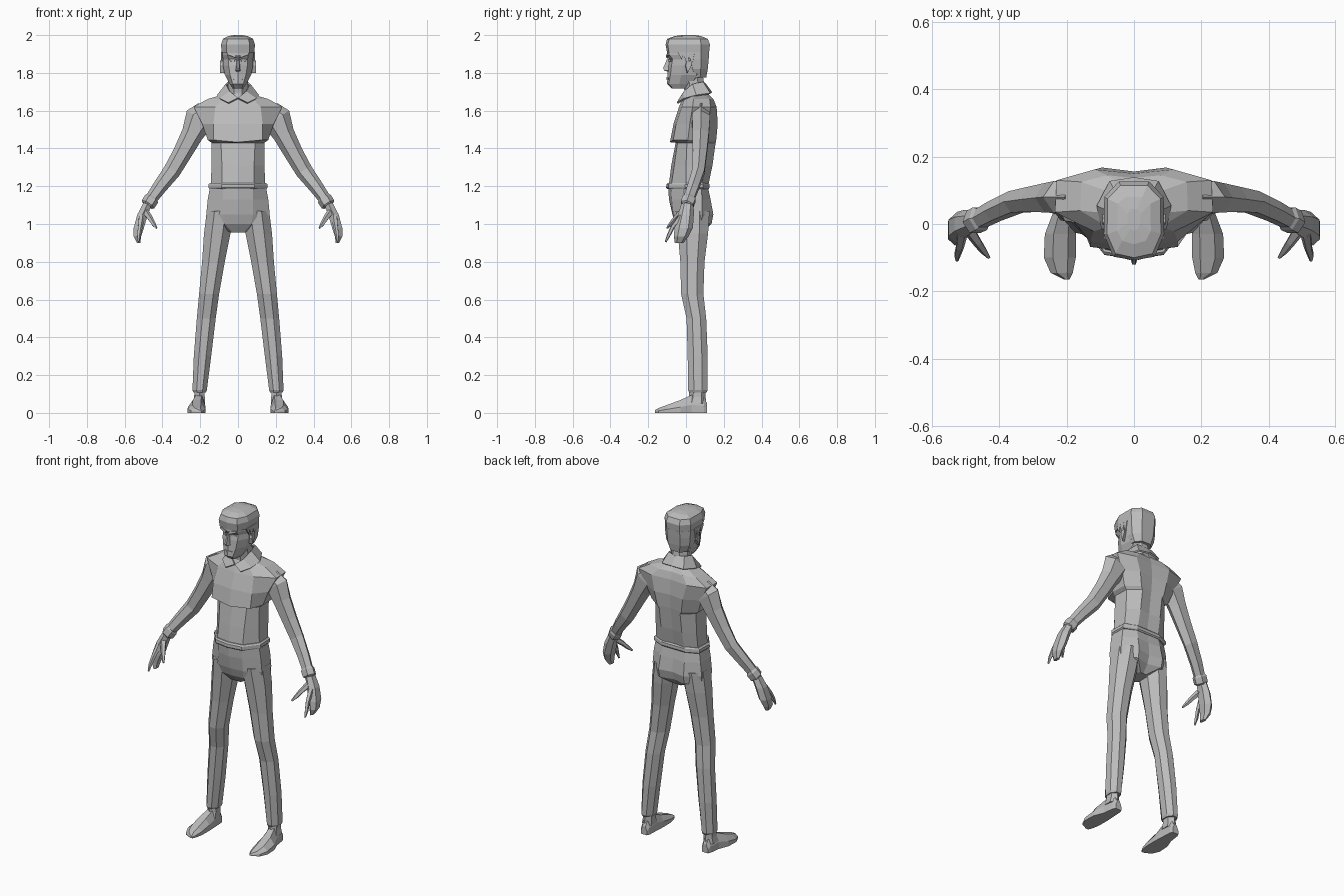
import bpy, bmesh, math
from mathutils import Vector

grey = bpy.data.materials.new("plain_grey")
grey.diffuse_color = (0.5, 0.5, 0.5, 1)


def finish(name, bm, mirror=False, thick=0):
    """Turn a bmesh into a flat-shaded object, optionally mirrored in x."""
    bmesh.ops.remove_doubles(bm, verts=bm.verts, dist=0.0005)
    bmesh.ops.recalc_face_normals(bm, faces=bm.faces)
    me = bpy.data.meshes.new(name)
    bm.to_mesh(me)
    bm.free()
    me.materials.append(grey)
    ob = bpy.data.objects.new(name, me)
    bpy.context.collection.objects.link(ob)
    if mirror:
        m = ob.modifiers.new("mirror", 'MIRROR')
        m.use_clip = True
    if thick:
        s = ob.modifiers.new("solid", 'SOLIDIFY')
        s.thickness = thick
        s.offset = 0
    return ob


def loft(name, rings, mirror=False):
    """Skin a list of equal-length point rings and cap both ends."""
    bm = bmesh.new()
    rows = [[bm.verts.new(p) for p in r] for r in rings]
    n = len(rows[0])
    for a, b in zip(rows, rows[1:]):
        for i in range(n):
            j = (i + 1) % n
            bm.faces.new((a[i], a[j], b[j], b[i]))
    bm.faces.new(rows[0])
    bm.faces.new(rows[-1])
    return finish(name, bm, mirror)


def body_ring(z, w, xf, yf, yfs, ysf, ysb, yb, groove=0.0, dz=0.0):
    """Symmetric ten-sided section: front, front corner, side, back corner, back."""
    half = [(xf, yfs), (w, ysf), (w * 0.98, ysb), (w * 0.5, yb)]
    pts = [(0, yf, z - dz)] + [(x, y, z) for x, y in half] + [(0, yb - groove, z)]
    return pts + [(-x, y, z) for x, y in reversed(half)]


def flat_rings(rows, n=8):
    """Horizontal ovals from (z, centre x, centre y, half width, half depth)."""
    k = 1 / math.cos(math.pi / n)
    ang = [math.tau * (i + 0.5) / n for i in range(n)]
    return [[(cx + rx * k * math.cos(a), cy + ry * k * math.sin(a), z) for a in ang]
            for z, cx, cy, rx, ry in rows]


def tube_rings(rows, n=6):
    """Ovals square to a path, from (x, y, z, radius across, radius along y)."""
    c = [Vector(r[:3]) for r in rows]
    out = []
    for i, r in enumerate(rows):
        d = (c[min(i + 1, len(c) - 1)] - c[max(i - 1, 0)]).normalized()
        u = Vector((0, 1, 0)).cross(d).normalized()
        v = d.cross(u)
        out.append([c[i] + u * r[3] * math.cos(a) + v * r[4] * math.sin(a)
                    for a in (math.tau * k / n for k in range(n))])
    return out


def panel(name, quads, mirror=True, thick=0.006):
    bm = bmesh.new()
    for q in quads:
        bm.faces.new([bm.verts.new(p) for p in q])
    return finish(name, bm, mirror, thick)


# Shirt body with overhanging chest and broad shoulders
loft("torso", [body_ring(*r) for r in (
    (1.19, .145, .085, -.093, -.08, .0, .085, .115, .005),
    (1.31, .14, .085, -.078, -.062, .0, .095, .14, .01),
    (1.43, .14, .09, -.055, -.045, .005, .10, .157, .012),
    (1.445, .16, .13, -.085, -.068, .01, .105, .16, .012, .012),
    (1.53, .19, .13, -.066, -.052, .02, .12, .168, .012),
    (1.62, .235, .12, -.037, -.022, .035, .13, .162, .012),
    (1.662, .16, .08, -.02, -.008, .04, .125, .145, .008),
    (1.69, .06, .03, -.01, .0, .03, .09, .115, .005))])

# Shirt hem over the waist
loft("hem", [body_ring(z, w, .088, yf, yf + .013, -.005, .09, yb) for z, w, yf, yb in (
    (1.185, .150, -.100, .120), (1.192, .157, -.105, .125),
    (1.21, .156, -.104, .124), (1.218, .147, -.096, .117))])

# Hips
loft("hips", [body_ring(*r) for r in (
    (1.2, .148, .08, -.095, -.08, -.01, .08, .115),
    (1.13, .16, .08, -.09, -.075, -.01, .085, .13, .005),
    (1.05, .168, .08, -.072, -.066, -.01, .085, .145, .015),
    (1.0, .165, .07, -.055, -.05, -.005, .08, .135, .02),
    (.955, .04, .03, -.02, -.02, .0, .06, .08, .0))])

# Trouser legs
loft("trouser_leg", flat_rings((
    (1.07, .095, .035, .07, .09), (.95, .11, .037, .07, .08),
    (.8, .13, .034, .06, .064), (.63, .153, .033, .053, .059),
    (.5, .168, .055, .05, .052), (.3, .188, .062, .046, .053),
    (.12, .203, .063, .038, .052), (.108, .203, .063, .033, .046))), True)

# Ankles and shoes
loft("ankle", flat_rings(((.14, .204, .06, .026, .036), (.085, .204, .06, .028, .038),
                          (.05, .207, .055, .033, .045)), 6), True)
shoe = []
for y, x0, x1, h in ((.112, .185, .225, .05), (.095, .178, .233, .08), (.03, .175, .242, .095),
                     (-.03, .172, .265, .068), (-.1, .173, .268, .042),
                     (-.145, .182, .248, .026), (-.165, .192, .208, .014)):
    m, w = (x0 + x1) / 2, x1 - x0
    shoe.append([(x0, y, 0), (x1, y, 0), (x1, y, h * .45), (m + w * .22, y, h),
                 (m - w * .25, y, h), (x0, y, h * .5)])
loft("shoe", shoe, True)

# Sleeves, cuffs, hands
loft("sleeve", tube_rings((
    (.165, .08, 1.585, .07, .045), (.205, .08, 1.555, .08, .055), (.242, .078, 1.475, .058, .05),
    (.295, .073, 1.375, .05, .043), (.35, .066, 1.28, .046, .037),
    (.415, .038, 1.195, .038, .034), (.472, .008, 1.115, .031, .031))), True)
loft("cuff", tube_rings((
    (.452, .018, 1.14, .034, .034), (.458, .016, 1.132, .04, .04),
    (.477, .006, 1.103, .039, .039), (.481, .004, 1.097, .03, .03))), True)
loft("hand", flat_rings((
    (1.11, .478, .008, .024, .028), (1.05, .505, .0, .028, .036),
    (.98, .525, -.012, .027, .042), (.935, .533, -.025, .02, .034),
    (.9, .526, -.036, .009, .02)), 6), True)
loft("thumb", tube_rings(((.495, -.01, 1.07, .02, .02), (.465, -.055, 1.03, .015, .014),
                          (.447, -.08, 1.0, .012, .011), (.431, -.1, .978, .005, .005)), 5), True)
loft("index_finger", tube_rings(((.51, -.025, 1.04, .018, .018), (.518, -.07, .985, .013, .012),
                                 (.525, -.092, .94, .011, .01), (.526, -.108, .905, .005, .005)), 5), True)

# Neck and collar
loft("neck", flat_rings(((1.63, 0, .055, .058, .06), (1.7, 0, .048, .052, .056),
                         (1.78, 0, .035, .052, .055))))
top = [(0, .1, 1.742), (.05, .088, 1.75), (.062, .035, 1.738), (.042, -.008, 1.7), (0, -.03, 1.665)]
low = [(0, .135, 1.695), (.07, .125, 1.69), (.107, .055, 1.68), (.095, -.01, 1.662), (.05, -.045, 1.64)]
panel("collar", [(top[i], top[i + 1], low[i + 1], low[i]) for i in range(4)], thick=.01)

# Head with jaw and brow
loft("head", [body_ring(*r) for r in (
    (1.718, .028, .02, -.075, -.07, -.03, .0, .03),
    (1.742, .045, .028, -.1, -.092, -.035, .03, .06),
    (1.79, .07, .042, -.098, -.082, -.025, .055, .09),
    (1.84, .08, .05, -.095, -.077, -.02, .07, .105),
    (1.872, .08, .05, -.09, -.07, -.02, .07, .11),
    (1.895, .082, .055, -.1, -.088, -.02, .07, .11),
    (1.95, .082, .055, -.098, -.085, -.02, .07, .11))])

# Hair: crown, back and pointed locks at the temples
loft("hair_crown", [body_ring(*r) for r in (
    (1.905, .086, .06, -.1, -.09, -.03, .08, .122),
    (1.95, .09, .062, -.108, -.097, -.03, .08, .127),
    (1.98, .08, .055, -.1, -.088, -.03, .075, .115),
    (1.995, .05, .035, -.06, -.05, -.02, .06, .08),
    (2.0, .02, .01, -.02, -.015, .0, .03, .045))])
loft("hair_back", [body_ring(*r) for r in (
    (1.775, .06, .04, .045, .045, .05, .075, .107),
    (1.82, .08, .06, .03, .03, .035, .078, .115),
    (1.87, .086, .06, .02, .02, .025, .08, .12),
    (1.91, .087, .06, .0, .0, .0, .08, .123))])
panel("temple_locks", [((.086, y, 1.91), (.087, y + .034, 1.91), (.086, y + .022, z))
                       for y, z in ((-.045, 1.87), (-.015, 1.83), (.012, 1.85))])

# Ears
loft("ear", [[(x, y, z) for y, z in ((cy - s, 1.84), (cy - s * .6, 1.862), (cy + s, 1.865),
                                     (cy + s, 1.84), (cy - s * .3, 1.8))]
             for x, cy, s in ((.07, .008, .014), (.094, .014, .016))], True)

# Nose, brows, eyes and mouth
loft("nose", [[(-w, -.08, z), (w, -.08, z), (w * .4, y, z), (-w * .4, y, z)]
              for z, w, y in ((1.885, .008, -.096), (1.825, .013, -.121), (1.812, .017, -.116), (1.806, .013, -.095))])
panel("brow", [((.01, -.101, 1.895), (.052, -.091, 1.906), (.052, -.092, 1.895), (.012, -.103, 1.88))], thick=.008)
panel("eye", [((.015, -.089, 1.872), (.045, -.078, 1.874), (.042, -.08, 1.862), (.018, -.089, 1.86))])
panel("mouth", [((0, -.1, 1.777), (.026, -.091, 1.772), (.022, -.093, 1.766), (0, -.102, 1.765))])
